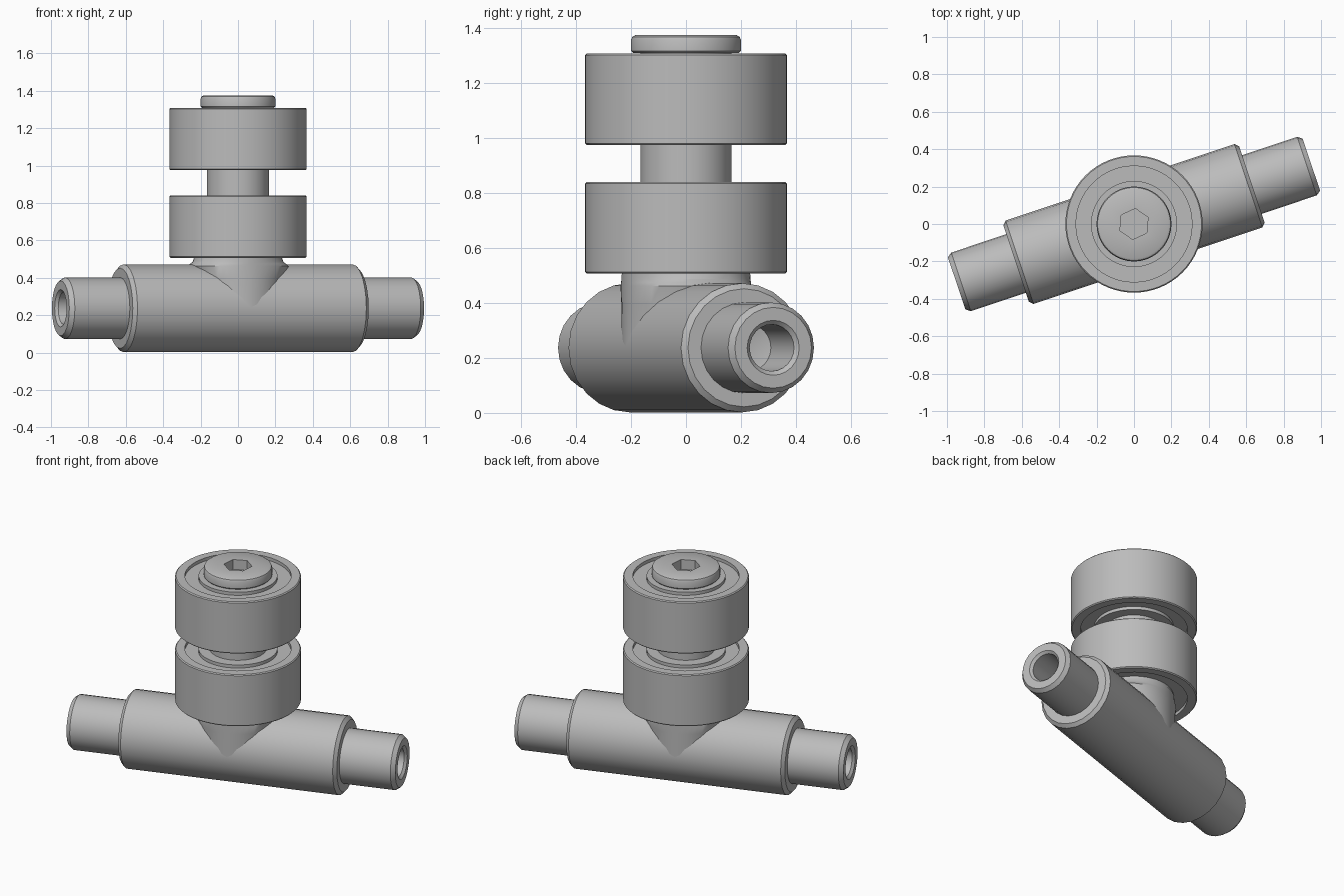
import bpy, bmesh, math
from mathutils import Matrix

if "Cube" in bpy.data.objects:
    bpy.data.objects.remove(bpy.data.objects["Cube"])

TILT = math.radians(18.5)   # turn of the cross shaft about z
AXIS_Z = 0.237              # height of the cross shaft

steel = bpy.data.materials.new("grey_steel")
steel.use_nodes = True
GREY = (0.5, 0.5, 0.5, 1)
steel.diffuse_color = GREY
steel.node_tree.nodes["Principled BSDF"].inputs["Base Color"].default_value = GREY


def lathe(name, profile, sides, matrix=Matrix(), closed=False, phase=0.0):
    """Revolve (radius, height) or (radius x, radius y, height) points about z."""
    bm = bmesh.new()
    rings = []
    for *radii, h in profile:
        rx, ry = radii[0], radii[-1]
        ring = []
        for i in range(sides):
            a = phase + math.tau * i / sides
            ring.append(bm.verts.new((rx * math.cos(a), ry * math.sin(a), h)))
        rings.append(ring)
    pairs = list(zip(rings, rings[1:]))
    if closed:
        pairs.append((rings[-1], rings[0]))
    for low, high in pairs:
        for i in range(sides):
            j = (i + 1) % sides
            bm.faces.new((low[i], low[j], high[j], high[i]))
    bmesh.ops.remove_doubles(bm, verts=bm.verts, dist=1e-5)
    bmesh.ops.recalc_face_normals(bm, faces=bm.faces)
    bm.transform(matrix)
    mesh = bpy.data.meshes.new(name)
    bm.to_mesh(mesh)
    bm.free()
    mesh.materials.append(steel)
    obj = bpy.data.objects.new(name, mesh)
    bpy.context.collection.objects.link(obj)
    return obj


def smooth(obj):
    bpy.ops.object.select_all(action='DESELECT')
    obj.select_set(True)
    bpy.context.view_layer.objects.active = obj
    bpy.ops.object.shade_smooth_by_angle(angle=math.radians(30))


turn = Matrix.Translation((0, 0, AXIS_Z)) @ Matrix.Rotation(TILT, 4, 'Z')

# Stepped cross shaft with a blind bore in each end
half = [(0, 0.70), (0.085, 0.72), (0.085, 0.985), (0.10, 1.0), (0.147, 1.0),
        (0.165, 0.975), (0.165, 0.665), (0.215, 0.665), (0.235, 0.645)]
profile = half + [(r, -h) for r, h in reversed(half)]
smooth(lathe("cross_shaft", profile, 24, turn @ Matrix.Rotation(math.pi / 2, 4, 'Y')))

# Neck rising from the shaft, flared only along the shaft
R = 0.234
neck = [(0, 0, 0), (R, R, 0), (0.25, R, 0.16), (0.275, R, 0.225), (0.258, R, 0.238),
        (0.243, R, 0.25), (R, R, 0.275), (0, 0, 0.275)]
smooth(lathe("neck", neck, 48, turn))

# Two rollers with recessed shields on both faces
B, D = 0.006, 0.02
rim = [(0.165, 0), (0.23, 0), (0.23, D), (0.31, D), (0.31, 0), (0.367 - B, 0), (0.367, B)]
for name, base in (("lower_roller", 0.507), ("upper_roller", 0.975)):
    T = 0.333
    ring = rim + [(r, T - h) for r, h in reversed(rim)]
    smooth(lathe(name, ring, 64, Matrix.Translation((0, 0, base)), closed=True))

# Pin through the rollers
smooth(lathe("pin", [(0, 0.48), (0.166, 0.48), (0.166, 1.312), (0, 1.312)], 48))

# Rounded pin head with a pointed hexagonal socket
head = lathe("pin_head", [(0, 1.2), (0.15, 1.2), (0.15, 1.309), (0.192, 1.309), (0.2, 1.317),
                          (0.2, 1.357), (0.195, 1.369), (0.184, 1.375), (0, 1.375)], 64)
cutter = lathe("socket_cutter", [(0, 1.27), (0.083, 1.30), (0.083, 1.45), (0, 1.45)],
               6, phase=math.radians(25))
cutter.hide_render = True
cut = head.modifiers.new("socket", 'BOOLEAN')
cut.operation = 'DIFFERENCE'
cut.solver = 'EXACT'
cut.object = cutter
bpy.context.view_layer.objects.active = head
bpy.ops.object.modifier_apply(modifier=cut.name)
bpy.data.objects.remove(cutter)
smooth(head)
